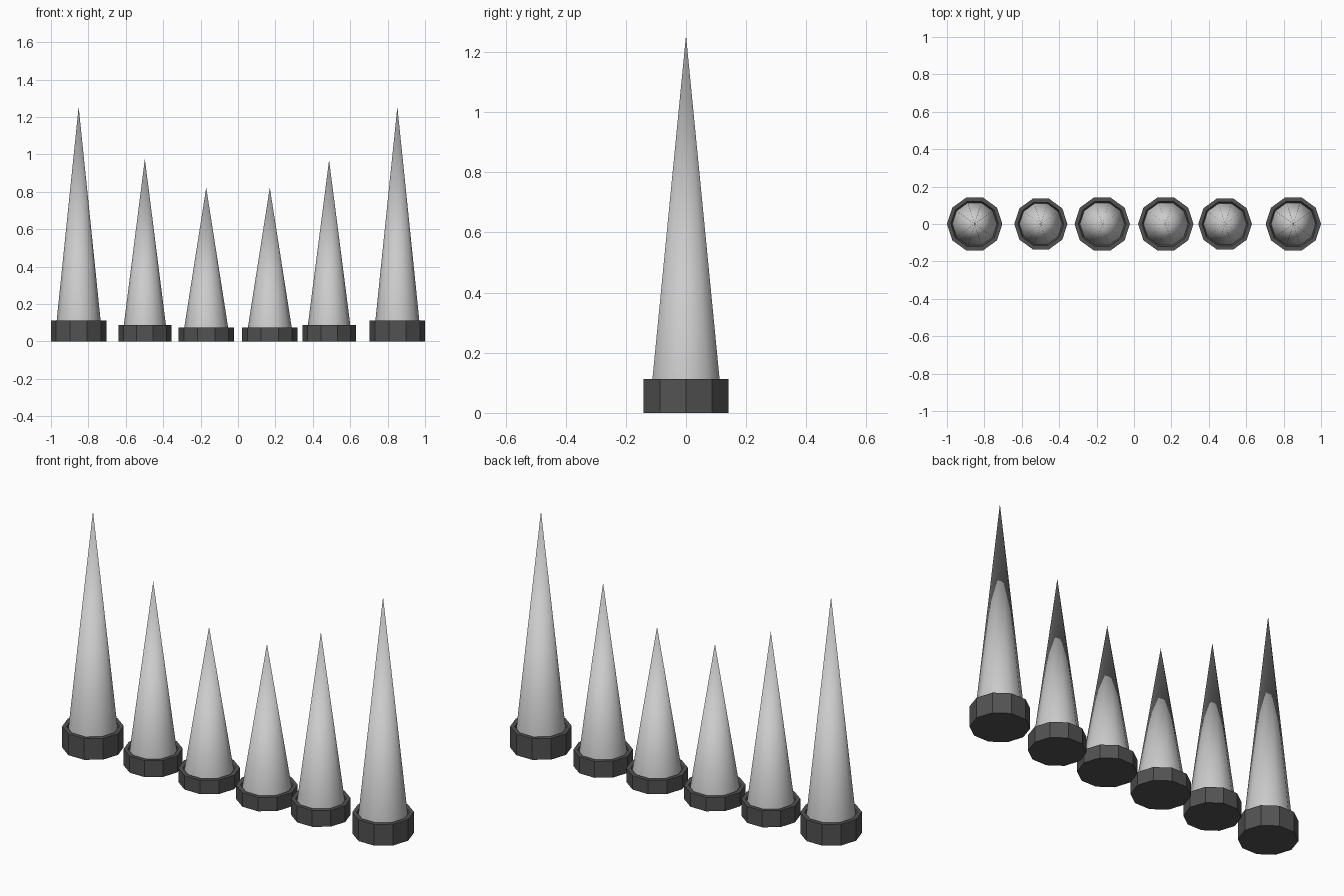
import bpy, bmesh
from math import cos, sin, tau

if "Cube" in bpy.data.objects:
    bpy.data.objects.remove(bpy.data.objects["Cube"])

SIDES = 10
dark = bpy.data.materials.new("dark_base")
dark.diffuse_color = (0.085, 0.085, 0.085, 1)
dark.use_nodes = True
dark.node_tree.nodes["Principled BSDF"].inputs["Base Color"].default_value = dark.diffuse_color


def lathe(name, profile, close_bottom, smooth, mat=None):
    """Spin (radius, z) points into a ten-sided form; radius 0 is a tip or centre."""
    bm = bmesh.new()
    rings = []
    for r, z in profile:
        if r == 0:
            rings.append([bm.verts.new((0, 0, z))] * SIDES)
        else:
            rings.append([bm.verts.new((r * cos(tau * i / SIDES),
                                        r * sin(tau * i / SIDES), z))
                          for i in range(SIDES)])
    for a, b in zip(rings, rings[1:]):
        for i in range(SIDES):
            j = (i + 1) % SIDES
            f = bm.faces.new(list(dict.fromkeys((a[i], a[j], b[j], b[i]))))
            f.smooth = smooth
    if close_bottom:
        bm.faces.new(rings[0][::-1])
    me = bpy.data.meshes.new(name)
    bm.to_mesh(me)
    bm.free()
    if mat:
        me.materials.append(mat)
    ob = bpy.data.objects.new(name, me)
    bpy.context.collection.objects.link(ob)
    return ob


# centre x, base radius, total height
spikes = [(-0.852, 0.148, 1.255), (-0.498, 0.142, 0.976), (-0.17, 0.148, 0.823),
          (0.17, 0.148, 0.823), (0.487, 0.143, 0.97), (0.852, 0.148, 1.255)]

for n, (x, r, h) in enumerate(spikes, 1):
    top = 0.09 * h
    floor = 0.075 * h
    # collar with a shallow dished top
    base = lathe(f"spike_base_{n}",
                 [(r, 0), (r, top), (0.86 * r, top), (0.80 * r, floor), (0, floor)],
                 True, False, dark)
    # smooth-shaded spike seated in the collar, its hidden underside left open
    cone = lathe(f"spike_{n}", [(0.806 * r, floor), (0, h)], False, True)
    base.location.x = cone.location.x = x
